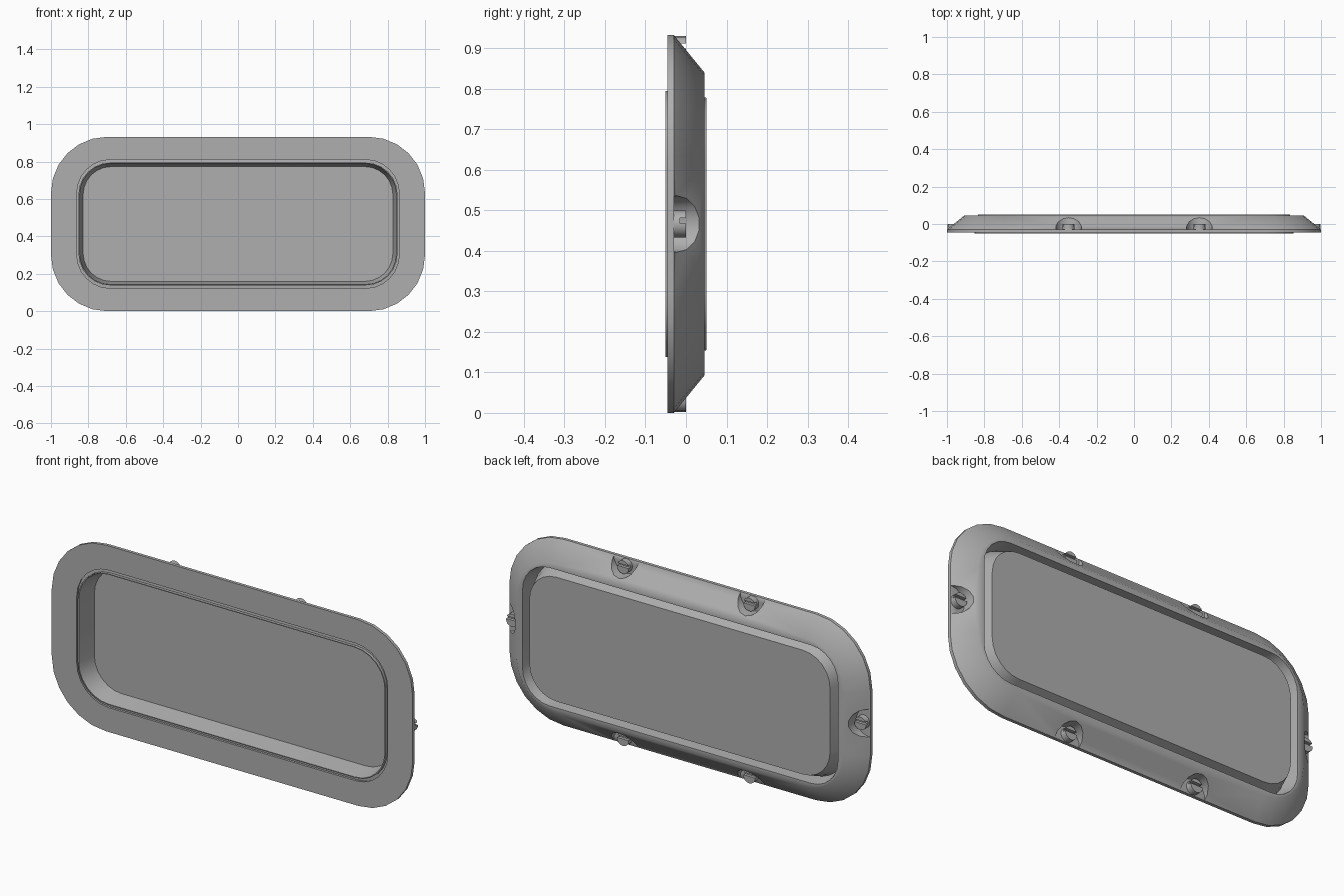
import bpy, bmesh
from math import pi, sin, cos, radians
from mathutils import Matrix, Vector

if "Cube" in bpy.data.objects:
    bpy.data.objects.remove(bpy.data.objects["Cube"])

CZ = 0.466   # centre height
SEG = 6      # facets per rounded corner

# Dark grey shared by all parts
grey = bpy.data.materials.new("dark_grey")
grey.diffuse_color = (0.43, 0.43, 0.43, 1)
grey.use_nodes = True
grey.node_tree.nodes["Principled BSDF"].inputs["Base Color"].default_value = grey.diffuse_color


def rounded_ring(bm, hx, hz, r, y):
    verts = []
    for i, (sx, sz) in enumerate([(1, 1), (-1, 1), (-1, -1), (1, -1)]):
        for k in range(SEG + 1):
            a = (i + k / SEG) * pi / 2
            verts.append(bm.verts.new((sx * (hx - r) + r * cos(a), y,
                                       CZ + sz * (hz - r) + r * sin(a))))
    return verts


def loft(name, rings, closed):
    bm = bmesh.new()
    loops = [rounded_ring(bm, *r) for r in rings]
    pairs = list(zip(loops, loops[1:]))
    if closed:
        pairs.append((loops[-1], loops[0]))
    else:
        bm.faces.new(loops[0])
        bm.faces.new(loops[-1])
    for a, b in pairs:
        n = len(a)
        for i in range(n):
            j = (i + 1) % n
            bm.faces.new((a[i], a[j], b[j], b[i]))
    return finish(name, bm)


def finish(name, bm):
    bmesh.ops.recalc_face_normals(bm, faces=bm.faces[:])
    me = bpy.data.meshes.new(name)
    bm.to_mesh(me)
    bm.free()
    me.materials.append(grey)
    ob = bpy.data.objects.new(name, me)
    bpy.context.collection.objects.link(ob)
    return ob


def cylinder(name, r, y0, y1, x, z, n):
    bm = bmesh.new()
    m = Matrix.Translation((x, (y0 + y1) / 2, z)) @ Matrix.Rotation(pi / 2, 4, 'X')
    bmesh.ops.create_cone(bm, cap_ends=True, segments=n, radius1=r, radius2=r,
                          depth=y1 - y0, matrix=m)
    return finish(name, bm)


def block(name, size, loc):
    bm = bmesh.new()
    bmesh.ops.create_cube(bm, size=1, matrix=Matrix.Translation(loc) @ Matrix.Diagonal((*size, 1)))
    return finish(name, bm)


def activate(ob):
    bpy.ops.object.select_all(action='DESELECT')
    ob.select_set(True)
    bpy.context.view_layer.objects.active = ob


def cut(ob, cutter):
    cutter.hide_render = True
    activate(ob)
    mod = ob.modifiers.new("cut", 'BOOLEAN')
    mod.operation = 'DIFFERENCE'
    mod.solver = 'EXACT'
    mod.object = cutter
    bpy.ops.object.modifier_apply(modifier=mod.name)
    bpy.data.objects.remove(cutter)


def smooth(ob, degrees=30):
    activate(ob)
    bpy.ops.object.shade_smooth_by_angle(angle=radians(degrees))


# Frame: flat front flange with a sloped back
frame = loft("window_frame", [
    (0.862, 0.344, 0.18, -0.046),
    (1.0, 0.466, 0.30, -0.046),
    (1.0, 0.466, 0.30, -0.030),
    (0.907, 0.373, 0.22, 0.046),
    (0.874, 0.346, 0.15, 0.046)], True)

# Pane tray: narrow front lip, tapered walls, pane at the back
tray = loft("window_pane", [
    (0.828, 0.307, 0.15, 0.046),
    (0.847, 0.324, 0.165, -0.050),
    (0.853, 0.328, 0.17, -0.050),
    (0.853, 0.328, 0.17, -0.036),
    (0.866, 0.346, 0.18, -0.034),
    (0.833, 0.311, 0.15, 0.050)], False)

# Screws in round pockets: two on top, two below, one at each end
spots = [(x, s) for x in (-0.35, 0.35) for s in (1, -1)]
places = [(Vector((x, 0, CZ + s * 0.466)), Vector((0, 0, -s))) for x, s in spots]
places += [(Vector((s, 0, CZ)), Vector((-s, 0, 0))) for s in (1, -1)]
for i, (edge, inward) in enumerate(places):
    p = edge + inward * 0.008
    cut(frame, cylinder("pocket_cutter", 0.07, -0.0295, 0.1, p.x, p.z, 14))
    c = edge + inward * 0.035
    screw = cylinder(f"screw_{i + 1}", 0.033, -0.034, 0.0, c.x, c.z, 14)
    cut(screw, block("slot_cutter", (0.1, 0.03, 0.013), (c.x, 0.0, c.z + 0.008)))
    smooth(screw)

smooth(frame, 45)
smooth(tray)
